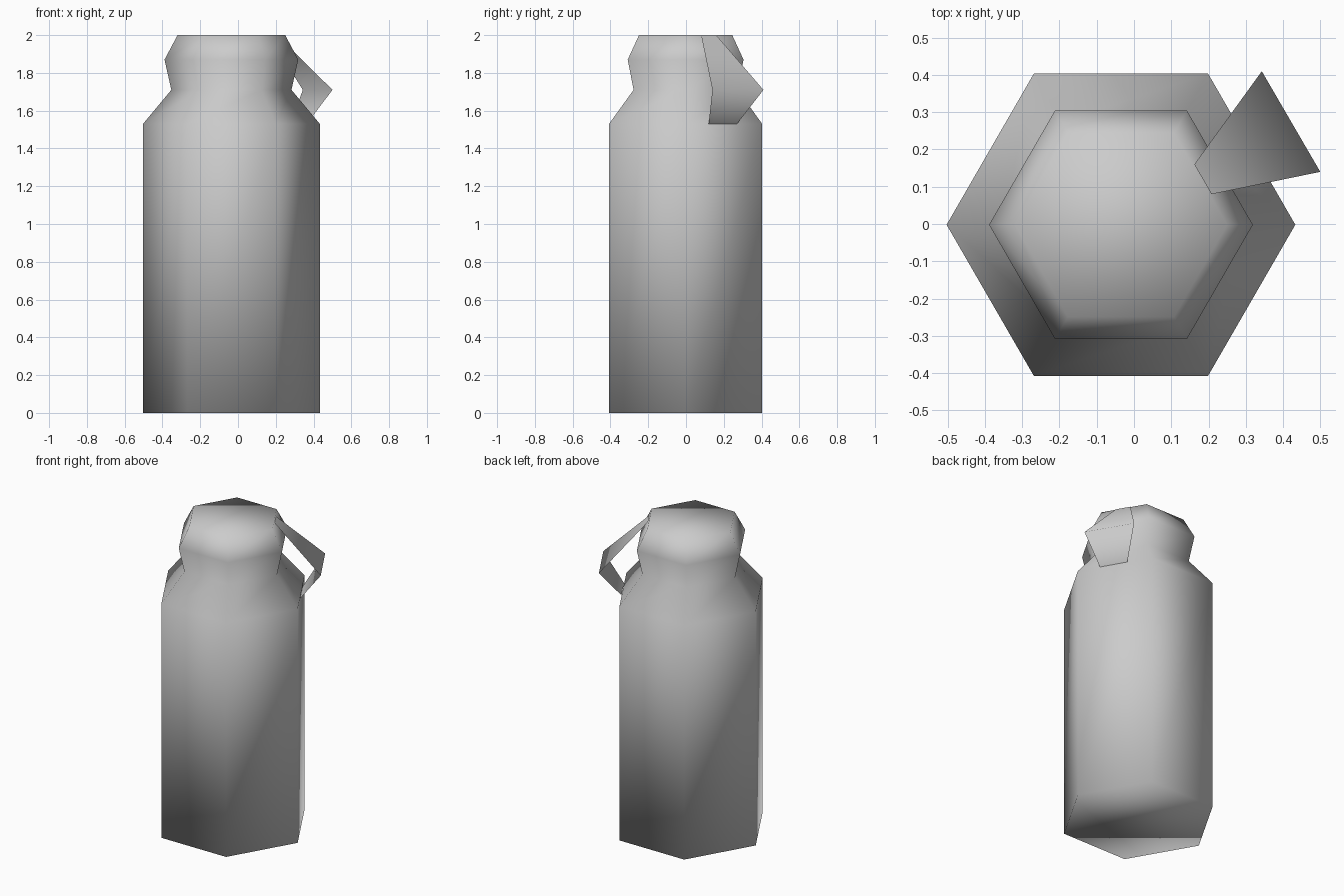
import bpy
import bmesh
from math import cos, sin, tau

old = bpy.data.objects.get("Cube")
if old:
    bpy.data.objects.remove(old, do_unlink=True)

SIDES = 6
CENTRE_X, CENTRE_Y = -0.035, -0.002

grey = bpy.data.materials.new("plain_grey")
grey.use_nodes = True
grey.diffuse_color = (0.6, 0.6, 0.6, 1)
grey.node_tree.nodes["Principled BSDF"].inputs["Base Color"].default_value = grey.diffuse_color


def add_object(name, bm):
    """Turn a bmesh into a smooth-shaded grey object."""
    for face in bm.faces:
        face.smooth = True
    mesh = bpy.data.meshes.new(name)
    bm.to_mesh(mesh)
    bm.free()
    mesh.materials.append(grey)
    obj = bpy.data.objects.new(name, mesh)
    bpy.context.collection.objects.link(obj)
    return obj


def bridge(bm, lower, upper, closed):
    """Join two rows of vertices with quads."""
    count = len(lower)
    for i in range(count if closed else count - 1):
        j = (i + 1) % count
        bm.faces.new((lower[i], lower[j], upper[j], upper[i]))


# Six-sided body, sloped shoulder and flared cap, closed at both ends
profile = [(0.468, 0), (0.468, 1.53), (0.318, 1.71), (0.354, 1.87), (0.285, 2)]
bm = bmesh.new()
rings = []
for radius, z in profile:
    rings.append([bm.verts.new((CENTRE_X + radius * cos(tau * i / SIDES),
                                CENTRE_Y + radius * sin(tau * i / SIDES), z))
                  for i in range(SIDES)])
for lower, upper in zip(rings, rings[1:]):
    bridge(bm, lower, upper, True)
bm.faces.new(list(reversed(rings[0])))
bm.faces.new(rings[-1])
add_object("bottle_body", bm)

# Thin folded handle from the shoulder edge out and up to the cap rim
bm = bmesh.new()
rows = [[(0.364, 0.12, 1.53), (0.278, 0.27, 1.53)],
        [(0.5, 0.14, 1.71), (0.343, 0.41, 1.71)],
        [(0.208, 0.08, 2), (0.162, 0.16, 2)]]
strips = [[bm.verts.new(point) for point in row] for row in rows]
for lower, upper in zip(strips, strips[1:]):
    bridge(bm, lower, upper, False)
add_object("handle", bm)
